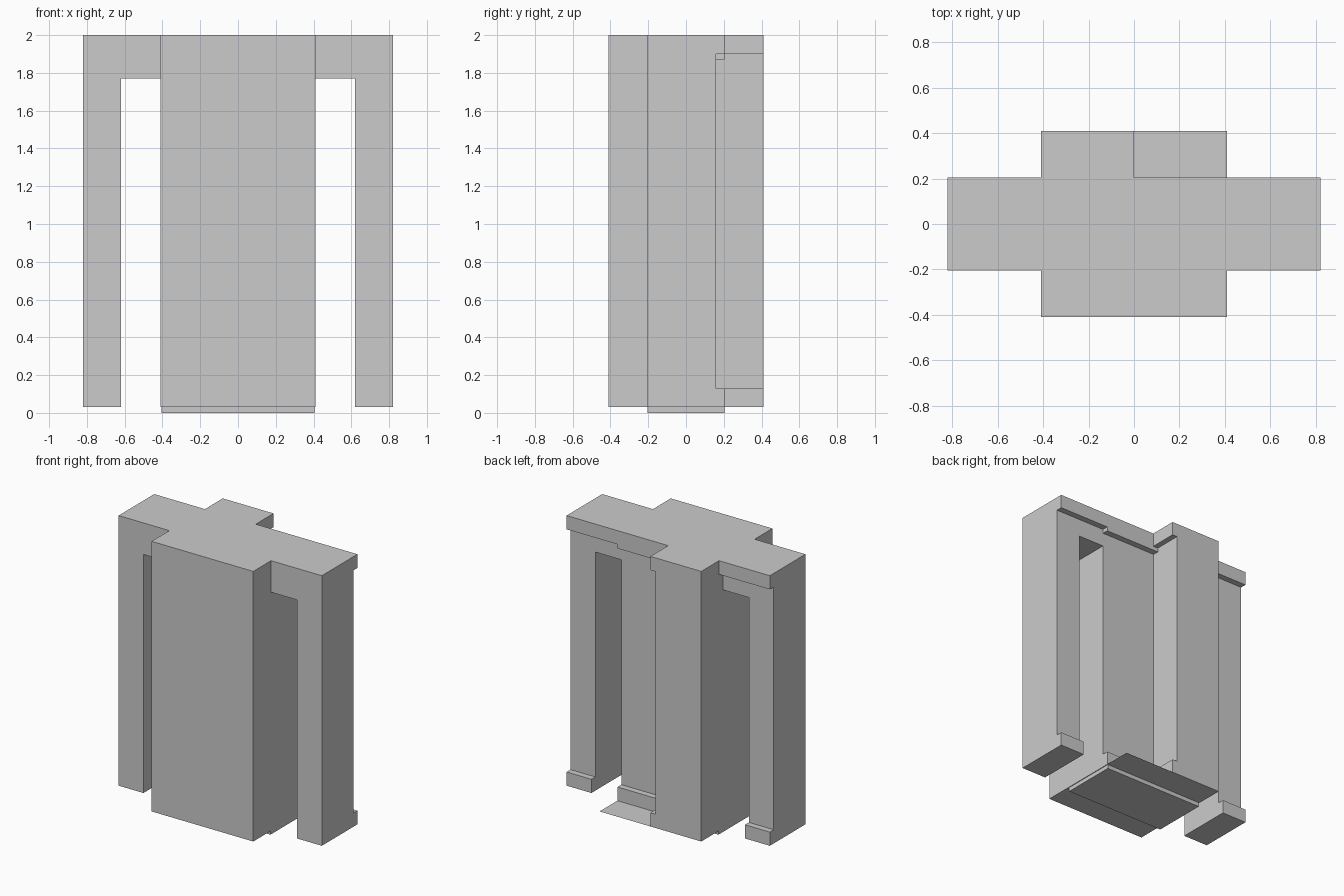
import bpy, bmesh

if "Cube" in bpy.data.objects:
    bpy.data.objects.remove(bpy.data.objects["Cube"])


def prism(name, points, axis, lo, hi):
    """Extrude a 2D outline along 'y' (points are x,z) or 'z' (points are x,y)."""
    bm = bmesh.new()
    place = (lambda a, b: (a, lo, b)) if axis == 'y' else (lambda a, b: (a, b, lo))
    face = bm.faces.new([bm.verts.new(place(a, b)) for a, b in points])
    out = bmesh.ops.extrude_face_region(bm, geom=[face])
    verts = [v for v in out['geom'] if isinstance(v, bmesh.types.BMVert)]
    d = hi - lo
    bmesh.ops.translate(bm, verts=verts, vec=(0, d, 0) if axis == 'y' else (0, 0, d))
    bmesh.ops.recalc_face_normals(bm, faces=bm.faces)
    mesh = bpy.data.meshes.new(name)
    bm.to_mesh(mesh)
    bm.free()
    obj = bpy.data.objects.new(name, mesh)
    bpy.context.collection.objects.link(obj)
    return obj


def box(name, x0, x1, y0, y1, z0, z1):
    return prism(name, [(x0, y0), (x1, y0), (x1, y1), (x0, y1)], 'z', z0, z1)


def cut(obj, *bounds):
    """Carve a box out of obj and remove the cutter."""
    cutter = box("recess_cutter", *bounds)
    cutter.hide_render = True
    mod = obj.modifiers.new("recess", 'BOOLEAN')
    mod.operation = 'DIFFERENCE'
    mod.solver = 'EXACT'
    mod.object = cutter
    bpy.context.view_layer.objects.active = obj
    bpy.ops.object.modifier_apply(modifier=mod.name)
    bpy.data.objects.remove(cutter)


W, BASE, TOP = 0.41, 0.03, 2.0

# Main body: L-shaped plan, full depth only on the left half of the back
body = prism("main_body", [(-W, -W), (W, -W), (W, 0.205), (0, 0.205), (0, W), (-W, W)],
             'z', BASE, TOP)
# Recessed back panel between the top and bottom lips
cut(body, -0.04, 0.6, 0.16, 0.6, 0.13, 1.87)
cut(body, -0.04, 0.6, 0.205, 0.6, 0.5, 1.9)

# Side frame: top beam with hanging leg, recessed on the back, mirrored
frame = prism("side_frame", [(W, TOP), (0.82, TOP), (0.82, BASE), (0.62, BASE),
                             (0.62, 1.77), (W, 1.77)], 'y', -0.205, 0.205)
cut(frame, 0.3, 1.0, 0.16, 0.4, 0.13, 1.9)
frame.modifiers.new("mirror", 'MIRROR').use_mirror_merge = False

# Thin floor plate filling the open back corner
plate = bpy.data.meshes.new("floor_plate")
plate.from_pydata([(0, 0.205, BASE), (W, 0.205, BASE), (W, W, BASE), (0, W, BASE)],
                  [], [(0, 1, 2, 3)])
bpy.context.collection.objects.link(bpy.data.objects.new("floor_plate", plate))

# Foot slab under the body
box("foot_slab", -0.405, 0.405, -0.205, 0.205, 0, BASE)
